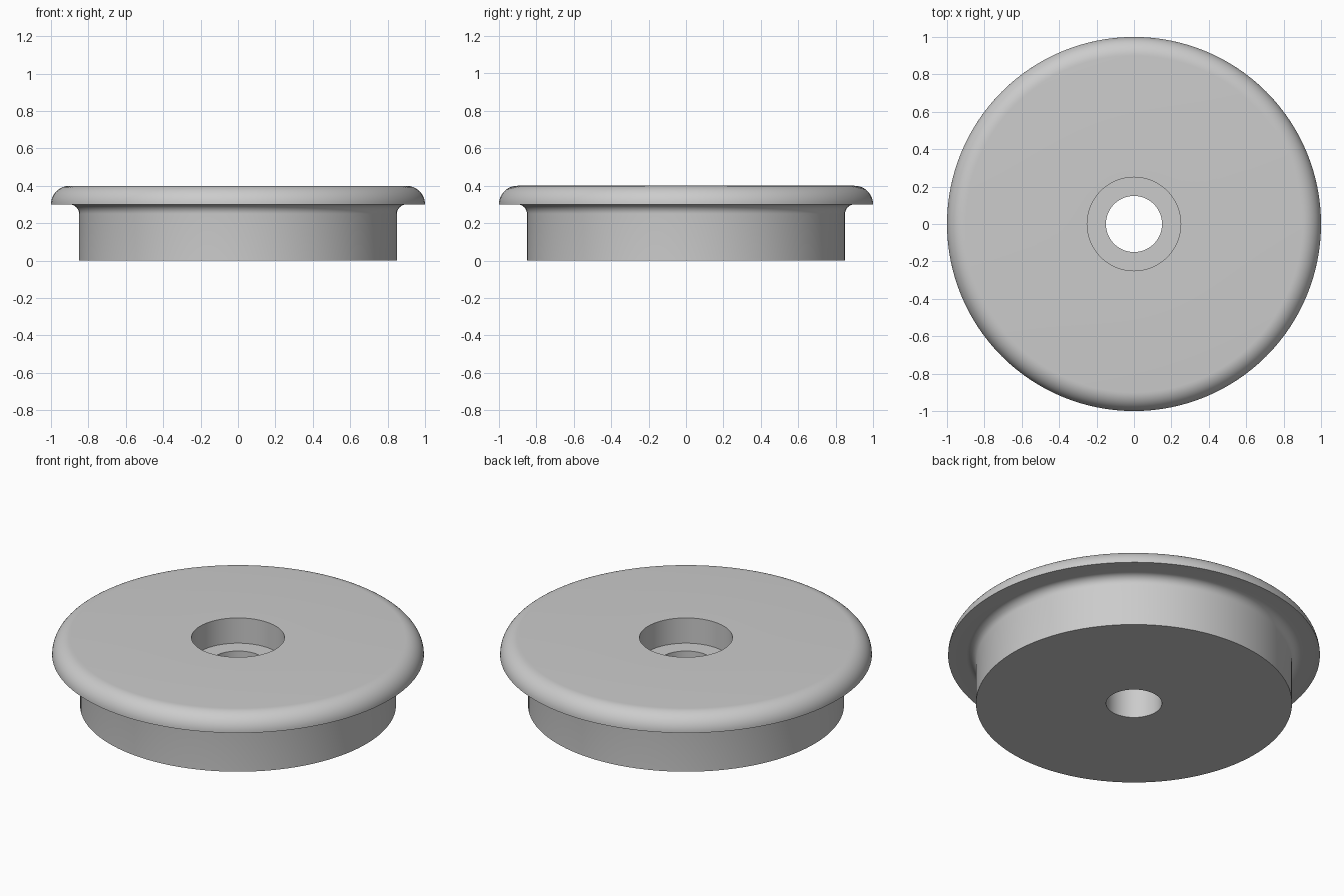
import bpy, bmesh, math

if "Cube" in bpy.data.objects:
    bpy.data.objects.remove(bpy.data.objects["Cube"])

SEGMENTS = 128


def arc(cx, cz, radius, start, end, steps):
    """Points on a circular arc in the radius/height plane, angles in degrees."""
    angles = [math.radians(start + (end - start) * i / steps) for i in range(steps + 1)]
    return [(cx + radius * math.cos(a), cz + radius * math.sin(a)) for a in angles]


# Closed half section: (radius, height)
profile = [(0.15, 0.0), (0.85, 0.0)]               # underside
profile += arc(0.90, 0.25, 0.05, 180, 90, 8)       # fillet below the flange
profile += arc(0.90, 0.30, 0.10, 0, 90, 12)        # rounded flange edge
profile += [(0.25, 0.40), (0.25, 0.25), (0.15, 0.25)]  # counterbore and its floor

# Revolve the section around z
bm = bmesh.new()
rings = []
for s in range(SEGMENTS):
    a = 2 * math.pi * s / SEGMENTS
    rings.append([bm.verts.new((r * math.cos(a), r * math.sin(a), z)) for r, z in profile])
count = len(profile)
for s in range(SEGMENTS):
    here, there = rings[s], rings[(s + 1) % SEGMENTS]
    for i in range(count):
        j = (i + 1) % count
        bm.faces.new((here[i], there[i], there[j], here[j]))
bmesh.ops.recalc_face_normals(bm, faces=bm.faces)
mesh = bpy.data.meshes.new("flanged_plug")
bm.to_mesh(mesh)
bm.free()

plug = bpy.data.objects.new("flanged_plug", mesh)
bpy.context.collection.objects.link(plug)

# Plain grey finish
grey = bpy.data.materials.new("light_grey")
grey.diffuse_color = (0.6, 0.6, 0.6, 1.0)
grey.use_nodes = True
grey.node_tree.nodes["Principled BSDF"].inputs["Base Color"].default_value = grey.diffuse_color
mesh.materials.append(grey)

# Smooth curved walls, crisp edges
bpy.context.view_layer.objects.active = plug
plug.select_set(True)
bpy.ops.object.shade_smooth_by_angle(angle=math.radians(30))
